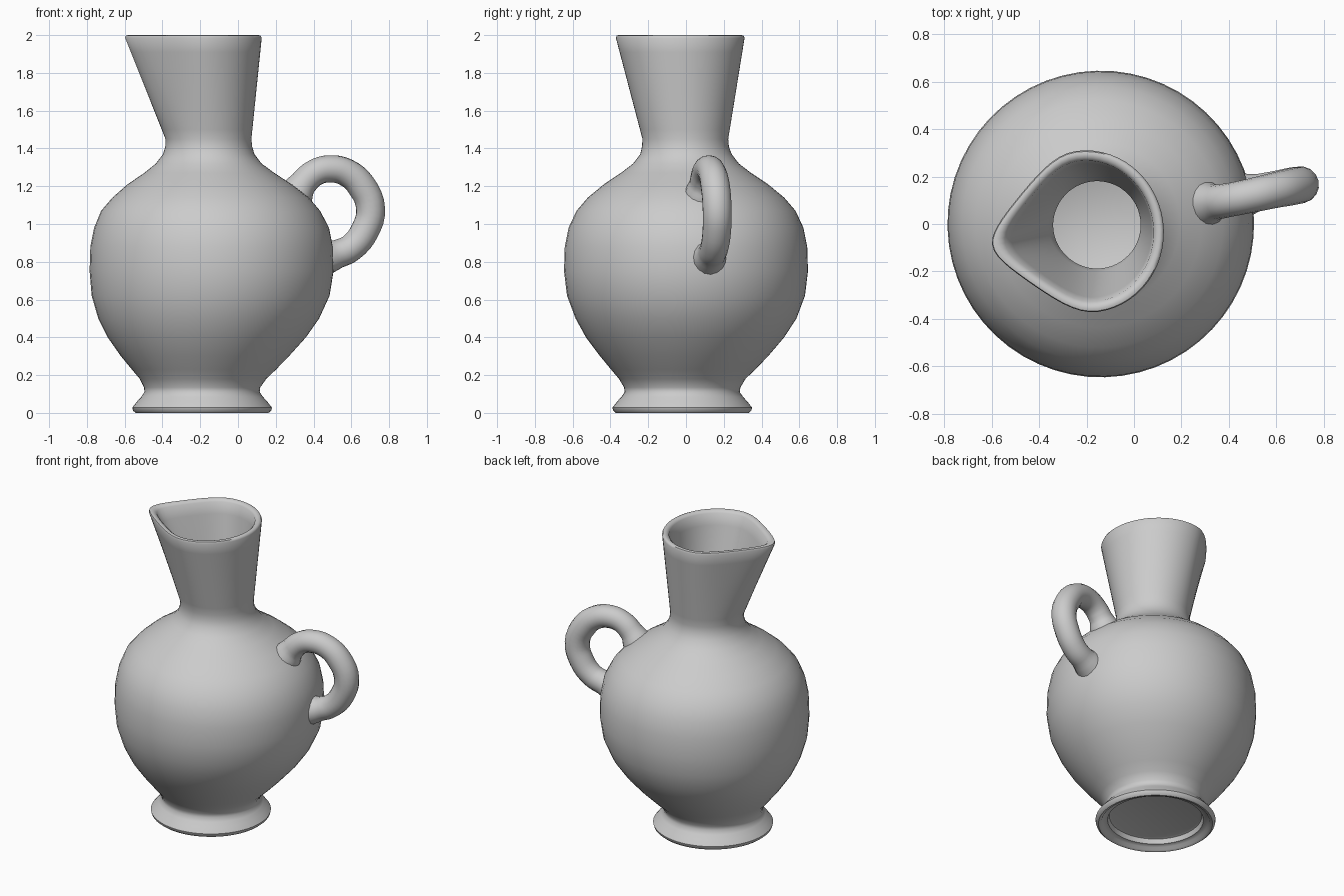
import bpy, bmesh
from math import sin, cos, pi, radians

if "Cube" in bpy.data.objects:
    bpy.data.objects.remove(bpy.data.objects["Cube"])

SEG = 56
TIP = radians(188)          # direction of the pouring lip
NECK_Z, TOP_Z = 1.44, 2.0


def ring(bm, z, r, cx, cy, t=0.0, inset=0.0):
    """Circle of radius r that morphs into the teardrop mouth as t goes 0 -> 1."""
    verts = []
    for i in range(SEG):
        a = 2 * pi * i / SEG
        c = max(0.0, cos(a))
        mu = (0.325 - inset) * cos(a) * (1 + 0.26 * c ** 3)
        mv = (0.345 - inset) * sin(a) * (1 - 0.35 * c ** 2)
        mx = -0.198 + mu * cos(TIP) - mv * sin(TIP)
        my = -0.032 + mu * sin(TIP) + mv * cos(TIP)
        x = cx + (r - inset) * cos(a + TIP)
        y = cy + (r - inset) * sin(a + TIP)
        verts.append(bm.verts.new((x + (mx - x) * t, y + (my - y) * t, z)))
    return verts


# Underside and foot, then belly: z, radius, centre x, centre y
foot = [(0.06, 0.27, -0.19, -0.02), (0.055, 0.285, -0.19, -0.02),
        (0.025, 0.295, -0.19, -0.02), (0.02, 0.325, -0.19, -0.02),
        (0.004, 0.335, -0.19, -0.02), (0.0, 0.352, -0.19, -0.02),
        (0.012, 0.366, -0.19, -0.02), (0.028, 0.37, -0.19, -0.02),
        (0.06, 0.345, -0.19, -0.02), (0.085, 0.322, -0.19, -0.02)]
belly = [(0.11, 0.305, -0.19, -0.02), (0.135, 0.308, -0.19, -0.02),
         (0.18, 0.335, -0.185, -0.02), (0.23, 0.382, -0.18, -0.015),
         (0.30, 0.445, -0.175, -0.01), (0.40, 0.525, -0.165, -0.005),
         (0.50, 0.585, -0.155, 0), (0.62, 0.63, -0.145, 0),
         (0.75, 0.646, -0.14, 0), (0.88, 0.642, -0.14, 0),
         (0.98, 0.622, -0.14, 0), (1.07, 0.58, -0.145, 0),
         (1.14, 0.52, -0.145, 0), (1.21, 0.435, -0.15, 0),
         (1.27, 0.345, -0.152, 0), (1.32, 0.28, -0.155, 0),
         (1.37, 0.242, -0.155, 0), (1.41, 0.23, -0.155, -0.003)]
neck = [1.45, 1.50, 1.56, 1.64, 1.73, 1.82, 1.91, 1.985]
WALL = 0.043


def neck_ring(bm, z, inset=0.0):
    t = max(0.0, (z - NECK_Z) / (TOP_Z - NECK_Z))
    return ring(bm, z, 0.225, -0.155, -0.003, t, inset)


# Jug: outside up, over the rim, inside down to the floor
bm = bmesh.new()
rows = [ring(bm, *p) for p in foot + belly]
rows += [neck_ring(bm, z) for z in neck]
rows += [neck_ring(bm, 1.997, 0.007), neck_ring(bm, 2.0, 0.018),
         neck_ring(bm, 1.997, 0.031)]
rows += [neck_ring(bm, z, WALL) for z in reversed(neck)]
rows += [ring(bm, z, r, cx, cy, 0, WALL) for z, r, cx, cy in reversed(belly[2:])]
for lo, hi in zip(rows, rows[1:]):
    for i in range(SEG):
        j = (i + 1) % SEG
        bm.faces.new((lo[i], lo[j], hi[j], hi[i]))
bm.faces.new(rows[0][::-1])     # underside disc
bm.faces.new(rows[-1])          # inner floor
bmesh.ops.recalc_face_normals(bm, faces=bm.faces)
mesh = bpy.data.meshes.new("jug_body")
bm.to_mesh(mesh)
bm.free()
jug = bpy.data.objects.new("jug_body", mesh)
bpy.context.collection.objects.link(jug)

# Handle: round tube along a loop, flared where it meets the belly
path = [(0.305, 0.085, 1.155, 1.3), (0.345, 0.092, 1.215, 1.0),
        (0.405, 0.102, 1.27, 0.96), (0.485, 0.118, 1.292, 0.97),
        (0.575, 0.138, 1.272, 1.0), (0.655, 0.155, 1.20, 1.05),
        (0.702, 0.165, 1.08, 1.05), (0.672, 0.163, 0.965, 1.03),
        (0.60, 0.15, 0.875, 1.0), (0.53, 0.136, 0.842, 1.02),
        (0.455, 0.12, 0.82, 1.3)]
curve = bpy.data.curves.new("handle", 'CURVE')
curve.dimensions = '3D'
curve.bevel_depth = 0.074
curve.bevel_resolution = 6
curve.use_fill_caps = True
spline = curve.splines.new('BEZIER')
spline.resolution_u = 4
spline.bezier_points.add(len(path) - 1)
for bp, (x, y, z, s) in zip(spline.bezier_points, path):
    bp.co = (x, y, z)
    bp.radius = s
    bp.handle_left_type = bp.handle_right_type = 'AUTO'
handle = bpy.data.objects.new("handle", curve)
bpy.context.collection.objects.link(handle)

# Smooth shading
bpy.ops.object.select_all(action='DESELECT')
handle.select_set(True)
bpy.context.view_layer.objects.active = handle
bpy.ops.object.convert(target='MESH')
jug.select_set(True)
bpy.ops.object.shade_smooth_by_angle(angle=radians(50))
